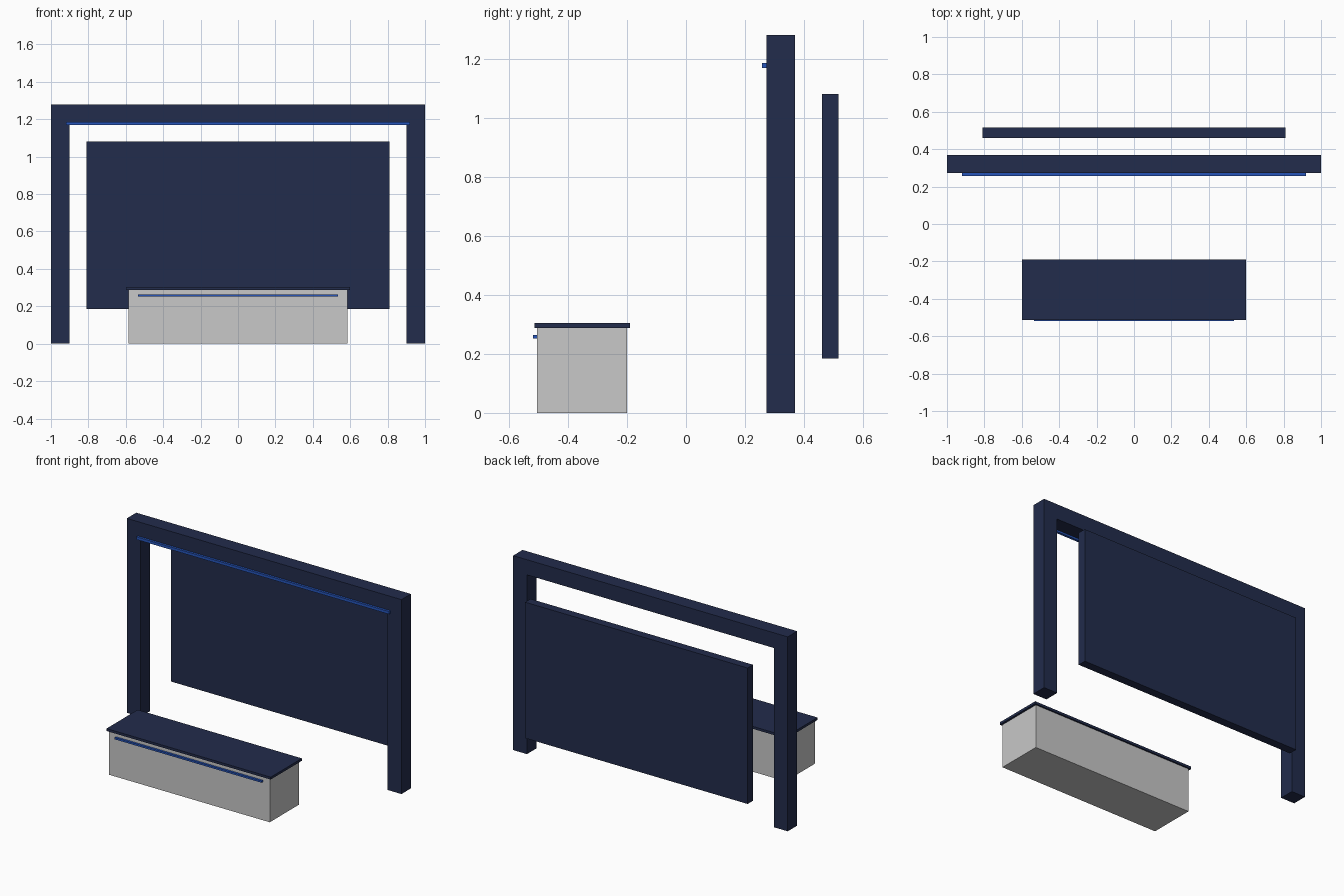
import bpy
import bmesh

cube = bpy.data.objects.get("Cube")
if cube:
    bpy.data.objects.remove(cube, do_unlink=True)


def material(name, rgb):
    mat = bpy.data.materials.new(name)
    mat.use_nodes = True
    mat.diffuse_color = (*rgb, 1)
    mat.node_tree.nodes["Principled BSDF"].inputs["Base Color"].default_value = (*rgb, 1)
    return mat


navy = material("navy", (0.016, 0.025, 0.072))
grey = material("light grey", (0.58, 0.58, 0.58))
blue = material("bright blue", (0.019, 0.089, 0.49))


def finish(name, bm, mat):
    bmesh.ops.recalc_face_normals(bm, faces=bm.faces)
    mesh = bpy.data.meshes.new(name)
    bm.to_mesh(mesh)
    bm.free()
    mesh.materials.append(mat)
    bpy.context.collection.objects.link(bpy.data.objects.new(name, mesh))


def box(name, half_width, y, z, mat):
    """Box centred on x, spanning the given y and z ranges."""
    bm = bmesh.new()
    bmesh.ops.create_cube(bm, size=1)
    for v in bm.verts:
        v.co = (v.co.x * 2 * half_width,
                y[1] if v.co.y > 0 else y[0],
                z[1] if v.co.z > 0 else z[0])
    finish(name, bm, mat)


def arch(name, half_width, height, thickness, y, mat):
    """Square arch: two posts and a beam from one extruded profile."""
    w, i, t = half_width, half_width - thickness, height - thickness
    profile = [(-w, 0), (-w, height), (w, height), (w, 0),
               (i, 0), (i, t), (-i, t), (-i, 0)]
    bm = bmesh.new()
    face = bm.faces.new([bm.verts.new((x, y[0], z)) for x, z in profile])
    new = bmesh.ops.extrude_face_region(bm, geom=[face])["geom"]
    verts = [g for g in new if isinstance(g, bmesh.types.BMVert)]
    bmesh.ops.translate(bm, verts=verts, vec=(0, y[1] - y[0], 0))
    finish(name, bm, mat)


# Entrance arch with its light strip
arch("arch_frame", 1.0, 1.28, 0.1, (0.272, 0.37), navy)
box("arch_light_strip", 0.92, (0.257, 0.273), (1.168, 1.186), blue)

# Backdrop panel behind the arch
box("back_panel", 0.81, (0.46, 0.516), (0.185, 1.08), navy)

# Counter with overhanging top and light strip
box("counter_body", 0.585, (-0.505, -0.2), (0, 0.288), grey)
box("counter_top", 0.598, (-0.514, -0.19), (0.288, 0.304), navy)
box("counter_light_strip", 0.535, (-0.519, -0.505), (0.252, 0.264), blue)
